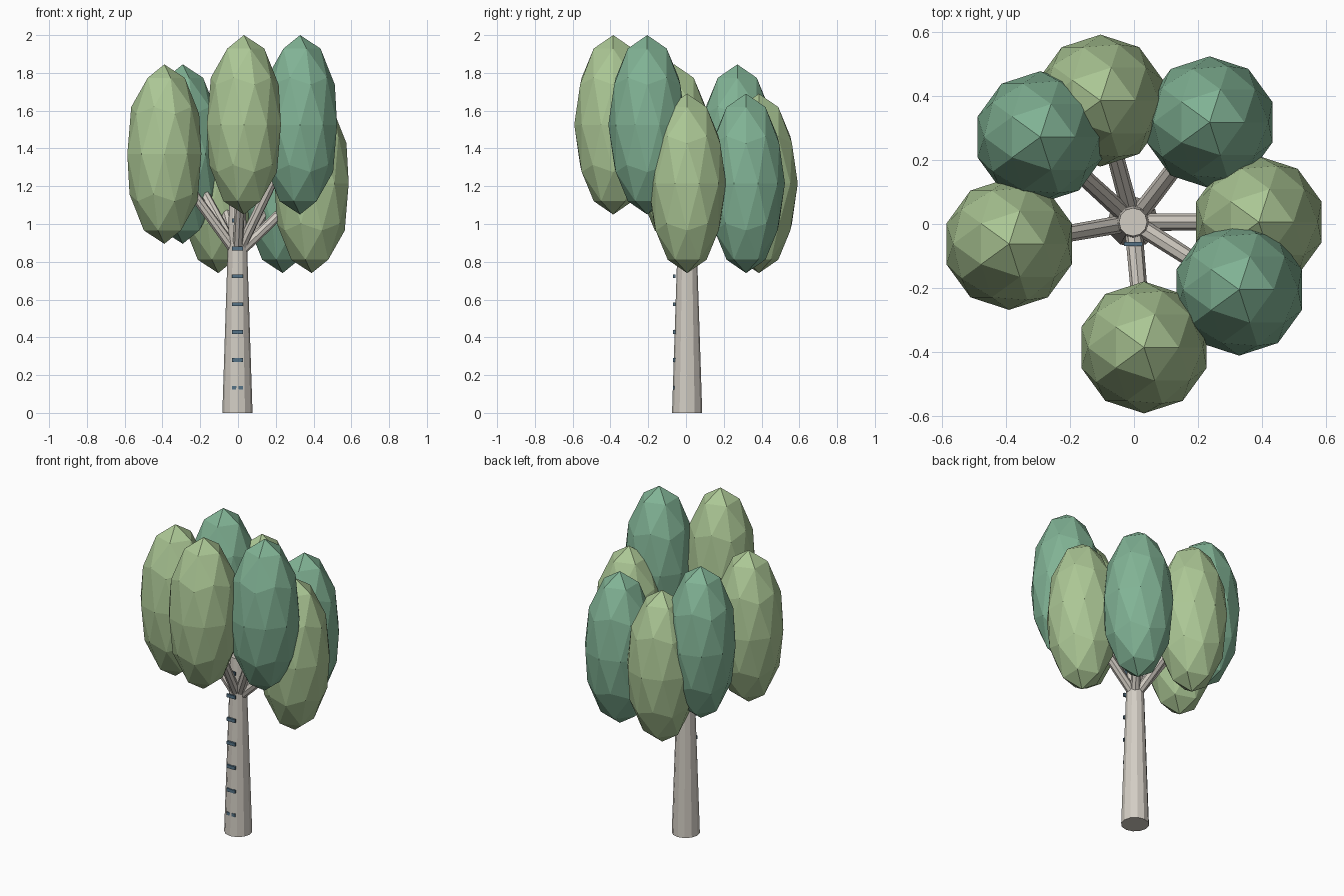
import bpy, math
from mathutils import Vector

if "Cube" in bpy.data.objects:
    bpy.data.objects.remove(bpy.data.objects["Cube"])

def material(name, rgb):
    m = bpy.data.materials.new(name)
    m.diffuse_color = (*rgb, 1)
    m.use_nodes = True
    m.node_tree.nodes["Principled BSDF"].inputs["Base Color"].default_value = m.diffuse_color
    return m

bark = material("pale bark", (0.65, 0.61, 0.55))
light_leaf = material("light leaf green", (0.41, 0.57, 0.30))
dark_leaf = material("dark leaf green", (0.22, 0.45, 0.30))
slate = material("slate blue", (0.09, 0.17, 0.24))

def finish(name, mat):
    ob = bpy.context.object
    ob.name = name
    ob.data.materials.append(mat)
    return ob

CX, CY = -0.003, 0.006      # trunk axis
RING = 0.393                # distance of crowns from the axis

# Tapered trunk
H = 1.1
bpy.ops.mesh.primitive_cone_add(vertices=12, radius1=0.08, radius2=0.044,
                                depth=H, location=(CX, CY, H / 2))
finish("trunk", bark)

# Crowns on a golden-angle spiral, each carried by a branch
for i in range(7):
    a = math.radians(137.5 * i)
    centre = Vector((CX + RING * math.cos(a), CY + RING * math.sin(a),
                     1.215 + 0.155 * (i % 3)))
    bpy.ops.mesh.primitive_ico_sphere_add(subdivisions=2, radius=1, location=centre)
    crown = finish(f"crown_{i + 1}", dark_leaf if i % 2 else light_leaf)
    crown.scale = (0.206, 0.206, 0.475)

    start = Vector((CX, CY, 0.84))
    d = centre - start
    bpy.ops.mesh.primitive_cone_add(vertices=8, radius1=0.028, radius2=0.025,
                                    depth=d.length, location=(start + centre) / 2)
    branch = finish(f"branch_{i + 1}", bark)
    branch.rotation_euler = d.to_track_quat('Z', 'Y').to_euler()

# Ladder rungs up the front of the trunk
for i in range(7):
    bpy.ops.mesh.primitive_cube_add(size=1, location=(CX, -0.062, 0.133 + 0.1475 * i))
    rung = finish(f"rung_{i + 1}", slate)
    rung.scale = (0.058, 0.012, 0.02)
